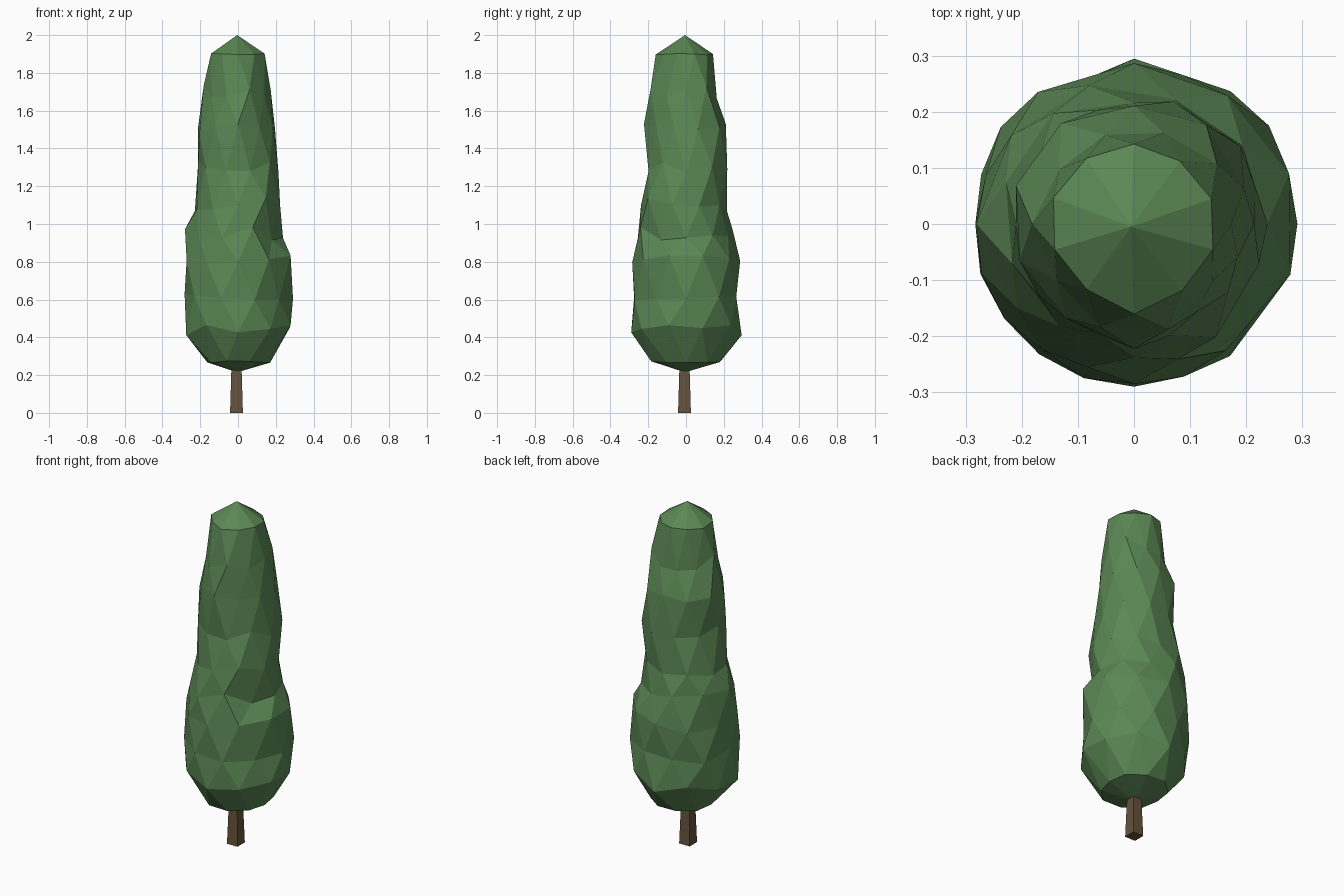
import bpy, bmesh, math, random

if "Cube" in bpy.data.objects:
    bpy.data.objects.remove(bpy.data.objects["Cube"])

random.seed(4)


def material(name, rgb):
    m = bpy.data.materials.new(name)
    m.diffuse_color = (*rgb, 1)
    m.use_nodes = True
    m.node_tree.nodes["Principled BSDF"].inputs["Base Color"].default_value = m.diffuse_color
    return m


def make_object(name, bm, mat):
    bmesh.ops.recalc_face_normals(bm, faces=bm.faces)
    me = bpy.data.meshes.new(name)
    bm.to_mesh(me)
    bm.free()
    me.materials.append(mat)
    ob = bpy.data.objects.new(name, me)
    bpy.context.collection.objects.link(ob)
    return ob


leaf_green = material("leaf green", (0.105, 0.245, 0.09))
bark_brown = material("bark brown", (0.13, 0.085, 0.045))

# Foliage: height, then radius in eight directions, counterclockwise from +x
RINGS = [
    (0.27, .17, .19, .19, .18, .16, .18, .20, .17),
    (0.44, .285, .285, .285, .27, .29, .275, .285, .28),
    (0.62, .285, .295, .26, .285, .285, .285, .285, .26),
    (0.80, .285, .28, .285, .28, .28, .275, .285, .28),
    (0.95, .24, .23, .24, .265, .275, .25, .275, .215),
    (1.10, .225, .21, .215, .24, .24, .215, .24, .25),
    (1.30, .215, .23, .215, .21, .21, .205, .21, .205),
    (1.50, .19, .215, .21, .215, .215, .205, .215, .185),
    (1.70, .17, .18, .165, .155, .175, .165, .20, .175),
    (1.90, .145, .14, .14, .14, .15, .135, .155, .14),
]
SIDES = 10


def radius(ring, angle):
    t = (angle / (math.pi / 4)) % 8
    i, f = int(t) % 8, t % 1
    return ring[1 + i] * (1 - f) + ring[1 + (i + 1) % 8] * f


bm = bmesh.new()
loops = []
for k, ring in enumerate(RINGS):
    wobble = 0.005 if k in (0, len(RINGS) - 1) else 0.035
    loop = []
    for i in range(SIDES):
        a = 2 * math.pi * (i + 0.5 * k) / SIDES
        r = radius(ring, a) * random.uniform(0.99, 1.04)
        z = ring[0] + random.uniform(-wobble, wobble)
        loop.append(bm.verts.new((r * math.cos(a), r * math.sin(a), z)))
    loops.append(loop)

# Staggered triangles between neighbouring rings; each ring is half a step on
for lo, hi in zip(loops, loops[1:]):
    for i in range(SIDES):
        j = (i + 1) % SIDES
        bm.faces.new((lo[i], lo[j], hi[i]))
        bm.faces.new((lo[j], hi[j], hi[i]))

# Pointed caps at top and bottom
for loop, z in ((loops[0], 0.215), (loops[-1], 2.0)):
    tip = bm.verts.new((-0.005, -0.005, z))
    for i in range(SIDES):
        bm.faces.new((loop[i], loop[(i + 1) % SIDES], tip))
make_object("foliage", bm, leaf_green)

# Trunk: square post, slightly tapered
bm = bmesh.new()
bmesh.ops.create_cone(bm, cap_ends=True, segments=4, radius1=0.034 * math.sqrt(2),
                      radius2=0.026 * math.sqrt(2), depth=0.27)
for v in bm.verts:
    x, y, z = v.co
    c, s = math.cos(math.pi / 4), math.sin(math.pi / 4)
    v.co = (x * c - y * s - 0.008, x * s + y * c - 0.008, z + 0.135)
make_object("trunk", bm, bark_brown)
